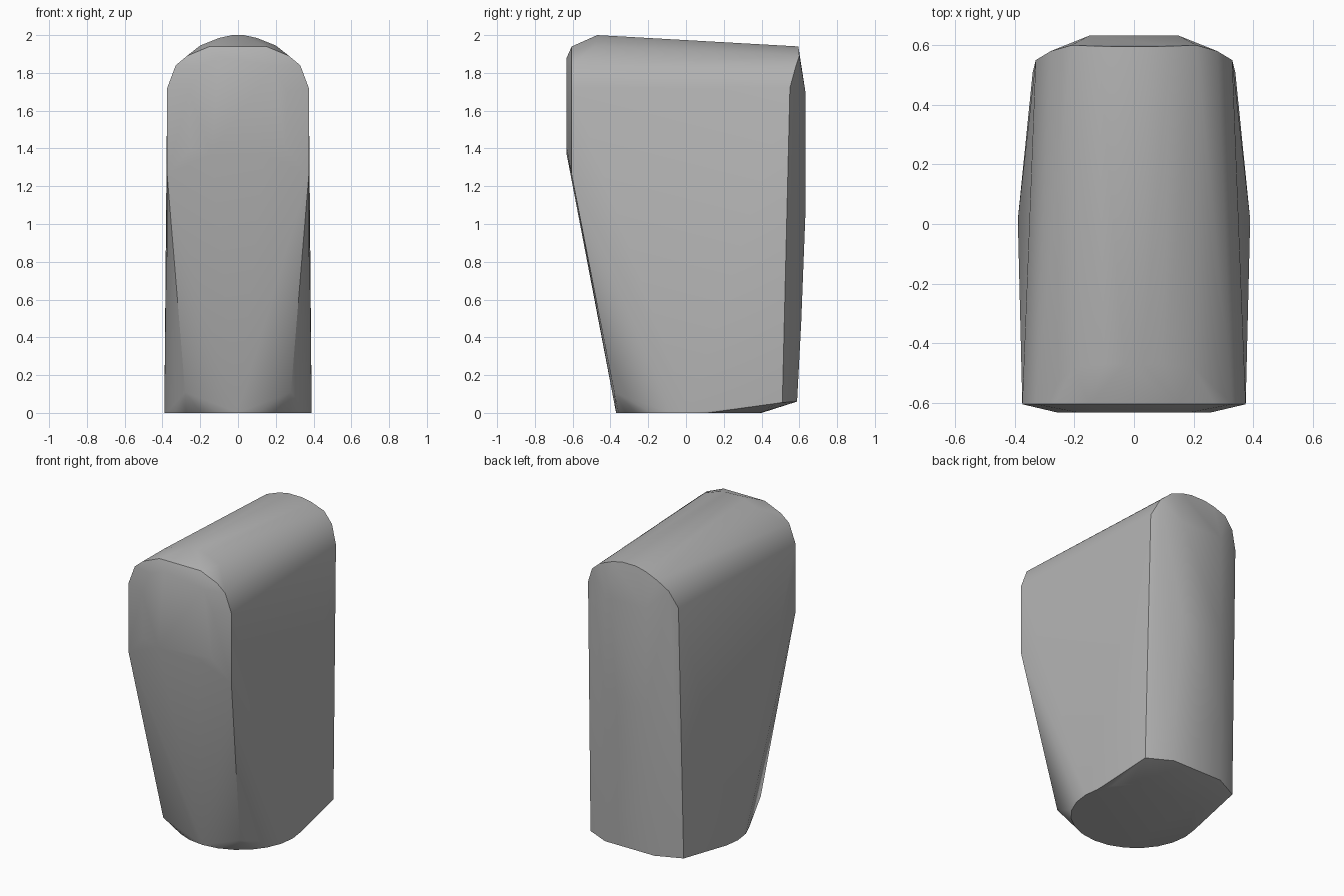
import bpy, bmesh
from math import sin, cos, tau, radians

cube = bpy.data.objects.get("Cube")
if cube:
    bpy.data.objects.remove(cube, do_unlink=True)

grey = bpy.data.materials.new("Plain grey")
grey.use_nodes = True
colour = (0.45, 0.45, 0.45, 1)
grey.diffuse_color = colour
grey.node_tree.nodes["Principled BSDF"].inputs["Base Color"].default_value = colour


def mirrored(points):
    """Return the points together with their reflections across x = 0."""
    return [(s * x, y, z) for x, y, z in points for s in (1, -1)]


# Round foot
foot = [(0.39 * sin(tau * i / 24), 0.015 - 0.385 * cos(tau * i / 24), 0)
        for i in range(24)]

# Front: tapering lower panel, upright rounded face and its arched rim
front = mirrored([
    (0.28, -0.38, 0.11),
    (0.375, -0.605, 1.26), (0.375, -0.605, 1.72),
    (0.25, -0.632, 1.40), (0.14, -0.632, 1.37),
    (0.26, -0.632, 1.70), (0.19, -0.632, 1.84), (0.10, -0.632, 1.88),
    (0.33, -0.605, 1.84), (0.27, -0.605, 1.89), (0.15, -0.605, 1.94),
])

# Rounded top ridge, sloping down to the back
ridge = mirrored([
    (0.03, -0.47, 2.0), (0.10, -0.47, 1.985), (0.20, -0.48, 1.945),
    (0.05, 0.595, 1.94), (0.12, 0.597, 1.925),
    (0.21, 0.60, 1.89), (0.28, 0.58, 1.83), (0.33, 0.55, 1.72),
])

# Back: flat centre strip with bevelled sides
back = mirrored([
    (0.15, 0.632, 1.70), (0.15, 0.632, 1.05),
    (0.17, 0.61, 0.48), (0.18, 0.588, 0.06), (0.34, 0.51, 0.055),
])

bm = bmesh.new()
for point in foot + front + ridge + back:
    bm.verts.new(point)
hull = bmesh.ops.convex_hull(bm, input=bm.verts)
loose = [v for v in bm.verts if not v.link_faces]
bmesh.ops.delete(bm, geom=loose, context="VERTS")
bmesh.ops.dissolve_limit(bm, angle_limit=radians(1),
                         verts=bm.verts, edges=bm.edges)
bmesh.ops.recalc_face_normals(bm, faces=bm.faces)

mesh = bpy.data.meshes.new("tapered_block")
bm.to_mesh(mesh)
bm.free()
mesh.materials.append(grey)
block = bpy.data.objects.new("tapered_block", mesh)
bpy.context.collection.objects.link(block)

# Soft shading with crisp main edges
bpy.ops.object.select_all(action="DESELECT")
block.select_set(True)
bpy.context.view_layer.objects.active = block
bpy.ops.object.shade_smooth_by_angle(angle=radians(30))
